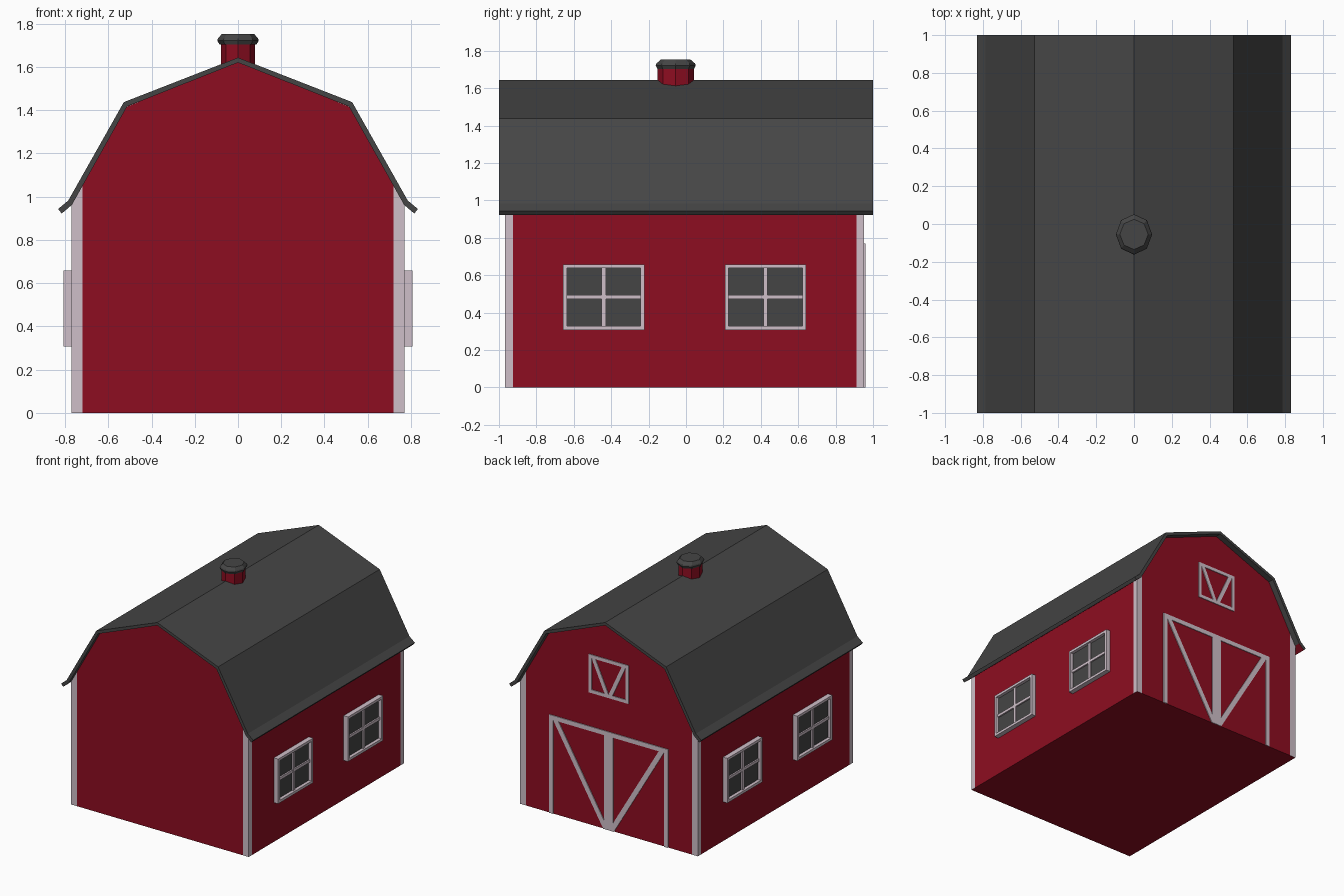
import bpy, bmesh, math
from mathutils import Vector

old = bpy.data.objects.get("Cube")
if old:
    bpy.data.objects.remove(old)


def material(name, rgb):
    m = bpy.data.materials.new(name)
    m.use_nodes = True
    m.diffuse_color = (*rgb, 1)
    m.node_tree.nodes["Principled BSDF"].inputs["Base Color"].default_value = (*rgb, 1)
    return m


RED = material("barn red", (0.27, 0.004, 0.015))
WHITE = material("trim white", (0.62, 0.52, 0.58))
GREY = material("roof grey", (0.06, 0.06, 0.06))


def finish(name, bm, mats):
    bmesh.ops.recalc_face_normals(bm, faces=bm.faces)
    me = bpy.data.meshes.new(name)
    bm.to_mesh(me)
    bm.free()
    ob = bpy.data.objects.new(name, me)
    bpy.context.collection.objects.link(ob)
    for m in mats:
        me.materials.append(m)
    return ob


def add_prism(bm, outline, y0, y1):
    """Extrude an x-z outline from y0 to y1."""
    face = bm.faces.new([bm.verts.new((x, y0, z)) for x, z in outline])
    out = bmesh.ops.extrude_face_region(bm, geom=[face])
    verts = [v for v in out["geom"] if isinstance(v, bmesh.types.BMVert)]
    bmesh.ops.translate(bm, verts=verts, vec=(0, y1 - y0, 0))


def rect(x0, x1, z0, z1):
    return [(x0, z0), (x1, z0), (x1, z1), (x0, z1)]


def mirrored(half):
    """Complete a right-hand profile that ends on the centre line."""
    return half + [(-x, z) for x, z in reversed(half[:-1])]


# Walls, with painted corner boards
FRONT, BACK, SIDE = -0.967, 0.953, 0.77
BOARD_X, BOARD_Y = 0.72, 0.041
bm = bmesh.new()
add_prism(bm, mirrored([(SIDE, 0), (SIDE, 0.965), (0.517, 1.415), (0, 1.622)]), FRONT, BACK)
cuts = [((s * BOARD_X, 0, 0), (1, 0, 0)) for s in (-1, 1)]
cuts += [((0, y, 0), (0, 1, 0)) for y in (FRONT + BOARD_Y, BACK - BOARD_Y)]
for co, no in cuts:
    bmesh.ops.bisect_plane(bm, geom=bm.verts[:] + bm.edges[:] + bm.faces[:],
                           plane_co=co, plane_no=no)
bm.normal_update()
for f in bm.faces:
    c = f.calc_center_median()
    gable_board = abs(f.normal.y) > 0.9 and abs(c.x) > BOARD_X
    side_board = abs(f.normal.x) > 0.9 and not FRONT + BOARD_Y < c.y < BACK - BOARD_Y
    f.material_index = int(gable_board or side_board)
finish("barn_walls", bm, [RED, WHITE])

# Gambrel roof with flared eaves
outer = mirrored([(0.832, 0.943), (0.785, 0.982), (0.528, 1.437), (0, 1.643)])
inner = mirrored([(0.815, 0.922), (0.768, 0.962), (0.513, 1.417), (0, 1.62)])
bm = bmesh.new()
add_prism(bm, outer + inner[::-1], -1, 1)
bmesh.ops.recalc_face_normals(bm, faces=bm.faces)
for f in bm.faces:
    # red soffit beneath each eave
    c = f.calc_center_median()
    f.material_index = int(c.z < 0.96 and f.normal.z < -0.3 and f.normal.x * c.x < 0)
finish("roof", bm, [GREY, RED])


# Octagonal roof vent and its cap
def lathe(name, rings, mat):
    bm = bmesh.new()
    loops = []
    for rx, ry, z in rings:
        loops.append([bm.verts.new((rx * math.cos(a), ry * math.sin(a) - 0.055, z))
                      for a in (i * math.tau / 8 for i in range(8))])
    for a, b in zip(loops, loops[1:]):
        for i in range(8):
            j = (i + 1) % 8
            bm.faces.new((a[i], a[j], b[j], b[i]))
    bm.faces.new(loops[0])
    bm.faces.new(loops[-1])
    finish(name, bm, [mat])


lathe("vent_post", [(0.079, 0.097, 1.58), (0.079, 0.097, 1.71)], RED)
lathe("vent_cap", [(0.085, 0.098, 1.703), (0.096, 0.107, 1.722), (0.092, 0.103, 1.732),
                   (0.075, 0.08, 1.752)], GREY)

# Side windows: frame, glazing bars and pane
HALF_W, Z0, Z1, RIM, BAR = 0.217, 0.308, 0.658, 0.02, 0.011
MID = (Z0 + Z1) / 2


def add_box(bm, lo, hi):
    lo, hi = Vector(lo), Vector(hi)
    verts = bmesh.ops.create_cube(bm, size=1)["verts"]
    for v in verts:
        v.co = (lo + hi) / 2 + v.co * (hi - lo)


for side, sx in (("left", 1), ("right", -1)):
    for place, cy in (("front", -0.44), ("back", 0.425)):
        def slab(bm, y0, y1, z0, z1, depth):
            xs = sorted((sx * (SIDE - 0.005), sx * depth))
            add_box(bm, (xs[0], cy + y0, z0), (xs[1], cy + y1, z1))

        bm = bmesh.new()
        for z in (Z0, Z1 - RIM):
            slab(bm, -HALF_W, HALF_W, z, z + RIM, 0.808)
        for y in (-HALF_W, HALF_W - RIM):
            slab(bm, y, y + RIM, Z0 + RIM, Z1 - RIM, 0.808)
        slab(bm, -BAR, BAR, Z0 + RIM, Z1 - RIM, 0.795)
        slab(bm, RIM - HALF_W, HALF_W - RIM, MID - BAR, MID + BAR, 0.794)
        finish(f"{side}_{place}_window_frame", bm, [WHITE])
        bm = bmesh.new()
        slab(bm, RIM - HALF_W, HALF_W - RIM, Z0 + RIM, Z1 - RIM, 0.783)
        finish(f"{side}_{place}_window_pane", bm, [GREY])


# Thin trim boards on the back doors
def door_trim(name, half, z0, z1, w, post, sill):
    bm = bmesh.new()
    boards = [rect(-half, half, z1 - w, z1)]
    if sill:
        boards.append(rect(-half, half, z0, z0 + w))
    if post:
        boards.append(rect(-post, post, z0, z1 - w))
    bottom = z0 + w if sill else z0
    for s in (-1, 1):
        boards.append([(s * x, z) for x, z in rect(half - w, half, bottom, z1 - w)])
        brace = [(half - w, z1 - w), (half - 2.3 * w, z1 - w),
                 (0, bottom), (1.3 * w, bottom)]
        boards.append([(s * x, z) for x, z in brace])
    for b in boards:
        add_prism(bm, b, BACK - 0.002, BACK + 0.006)
    finish(name, bm, [WHITE])


door_trim("barn_door_trim", 0.515, 0, 0.77, 0.035, 0.04, False)
door_trim("loft_door_trim", 0.173, 1.035, 1.335, 0.026, 0, True)
